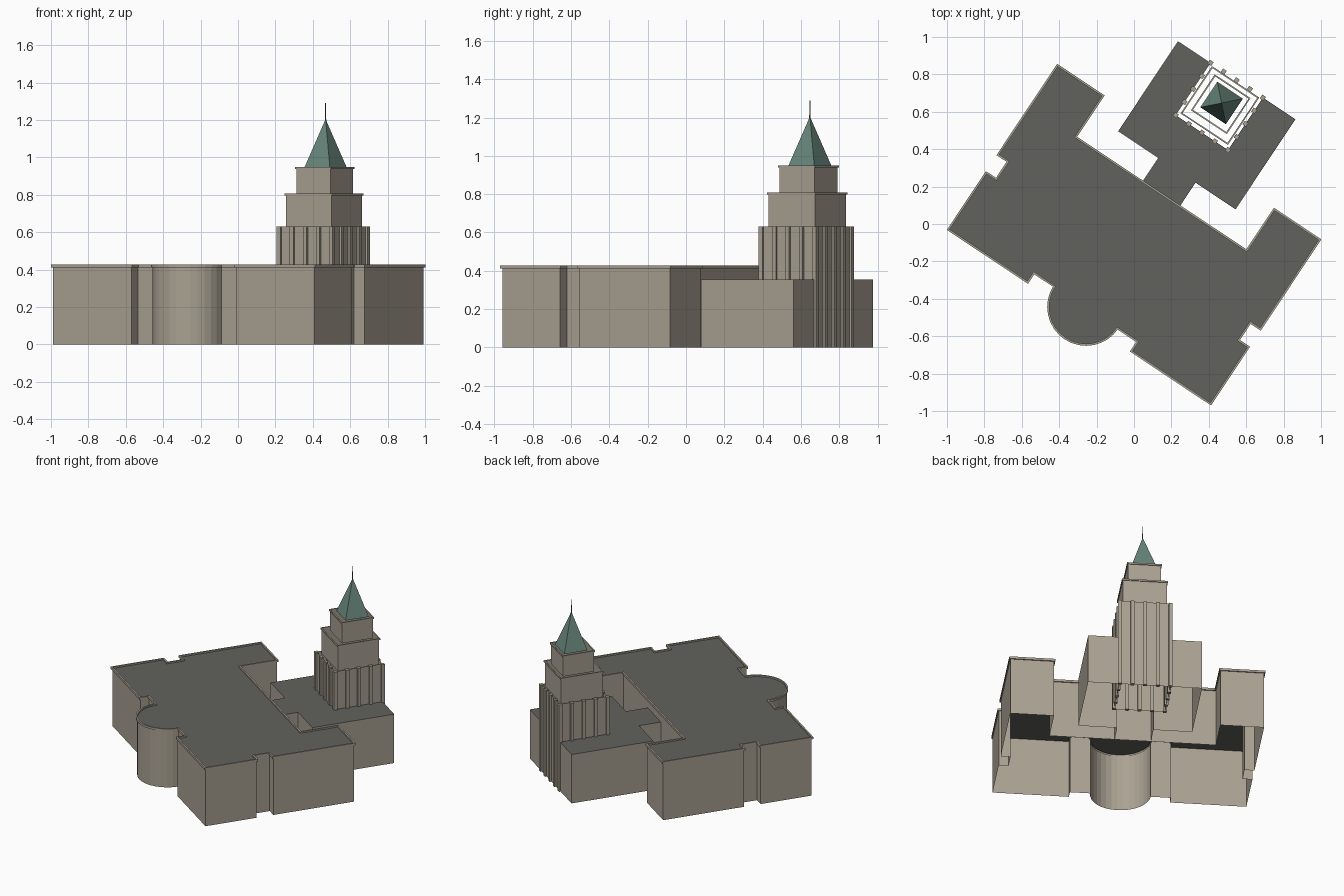
import bpy, bmesh, math
from mathutils import Matrix, Vector

cube = bpy.data.objects.get("Cube")
if cube:
    bpy.data.objects.remove(cube, do_unlink=True)

# The whole plan is turned; parts are laid out on a straight plan about its axis
AXIS = 0.032
TURN = Matrix.Rotation(math.radians(-33.6), 4, 'Z') @ Matrix.Translation((AXIS, 0, 0))


def material(name, colour):
    m = bpy.data.materials.new(name)
    m.use_nodes = True
    m.diffuse_color = (*colour, 1)
    bsdf = next(n for n in m.node_tree.nodes if n.type == 'BSDF_PRINCIPLED')
    bsdf.inputs["Base Color"].default_value = (*colour, 1)
    bsdf.inputs["Roughness"].default_value = 0.9
    return m


STONE = material("tan_stone", (0.40, 0.36, 0.29))
ROOF = material("grey_roof", (0.12, 0.12, 0.11))
COPPER = material("green_copper", (0.135, 0.235, 0.20))


def finish(name, bm, mat):
    bm.transform(TURN)
    mesh = bpy.data.meshes.new(name)
    bm.to_mesh(mesh)
    bm.free()
    mesh.materials.append(mat)
    obj = bpy.data.objects.new(name, mesh)
    bpy.context.collection.objects.link(obj)
    return obj


def mirrored(half):
    """Right half of a plan, front to back, completed on the left."""
    left = [(-x, y) for x, y in reversed(half) if abs(x) > 1e-6]
    return half + left


def square(r, y):
    return [(-r, y - r), (r, y - r), (r, y + r), (-r, y + r)]


def offset(plan, d):
    """Push a counter-clockwise plan outward by d with mitred corners."""
    pts = [Vector(p) for p in plan]
    out = []
    for i, p in enumerate(pts):
        a = (p - pts[i - 1]).normalized()
        b = (pts[(i + 1) % len(pts)] - p).normalized()
        na, nb = Vector((a.y, -a.x)), Vector((b.y, -b.x))
        out.append(p + (na + nb) * (d / (1 + na.dot(nb))))
    return out


def loft(name, plan, steps, mat=STONE):
    """Wall shell following the plan through (offset, height) steps."""
    bm = bmesh.new()
    rings = [[bm.verts.new((p.x, p.y, z)) for p in offset(plan, d)] for d, z in steps]
    n = len(plan)
    for low, high in zip(rings, rings[1:]):
        for i in range(n):
            j = (i + 1) % n
            bm.faces.new((low[i], low[j], high[j], high[i]))
    return finish(name, bm, mat)


def sheet(name, plan, z, d=0.0):
    bm = bmesh.new()
    bm.faces.new([bm.verts.new((p.x, p.y, z)) for p in offset(plan, d)])
    return finish(name, bm, ROOF)


def cone(name, segments, r1, r2, y, z0, z1, mat):
    bm = bmesh.new()
    place = Matrix.Translation((0, y, (z0 + z1) / 2)) @ Matrix.Rotation(math.pi / 4, 4, 'Z')
    bmesh.ops.create_cone(bm, cap_ends=False, segments=segments, radius1=r1,
                          radius2=r2, depth=z1 - z0, matrix=place)
    bmesh.ops.remove_doubles(bm, verts=bm.verts, dist=1e-5)
    return finish(name, bm, mat)


# Main building: round front bay, side notches and two rear wings
BAY_R, BAY_Y = 0.2, -0.511
bay = [(BAY_R * math.sin(t), BAY_Y - BAY_R * math.cos(t))
       for t in (math.pi / 2 * i / 8 for i in range(9))]
main_plan = mirrored(bay + [
    (0.335, BAY_Y), (0.335, -0.572), (0.84, -0.572), (0.84, -0.211),
    (0.775, -0.211), (0.775, -0.092), (0.84, -0.092), (0.84, 0.478),
    (0.551, 0.478), (0.551, 0.212)])
loft("main_walls", main_plan, [(0, 0), (0, 0.412)])
loft("main_cornice", main_plan,
     [(0, 0.412), (0.008, 0.412), (0.008, 0.428), (-0.003, 0.428), (-0.003, 0.418)])
sheet("main_roof", main_plan, 0.418, -0.003)

# Rear block with its link, wrapped around the tower
TOWER_Y, TOWER_R = 0.776, 0.168
rear_plan = mirrored([
    (0.12, 0.212), (0.12, 0.366), (0.377, 0.366), (0.377, 0.944),
    (TOWER_R, 0.944), (TOWER_R, TOWER_Y - TOWER_R)])
loft("rear_block_walls", rear_plan, [(0, 0), (0, 0.355)])
sheet("rear_block_roof", rear_plan, 0.355)

# Tower shaft with five piers on each side
loft("tower_shaft", square(TOWER_R, TOWER_Y), [(0, 0), (0, 0.63)])
bm = bmesh.new()
for side in range(4):
    turn = Matrix.Translation((0, TOWER_Y, 0)) @ Matrix.Rotation(side * math.pi / 2, 4, 'Z')
    for k in range(-2, 3):
        if k == 2:
            continue  # the next side supplies the shared corner pier
        place = turn @ Matrix.Translation((k * TOWER_R / 2, -TOWER_R, 0.315))
        bmesh.ops.create_cube(bm, size=1, matrix=place @ Matrix.Diagonal((0.024, 0.024, 0.63, 1)))
finish("tower_piers", bm, STONE)

# Stepped upper tiers with thin cornices
for name, r, y, z0, z1 in (("middle_tier", 0.146, 0.782, 0.62, 0.808),
                           ("upper_tier", 0.109, 0.79, 0.797, 0.95)):
    lip = z1 - 0.011
    loft(name, square(r, y), [(0, z0), (0, lip), (0.006, lip), (0.006, z1),
                              (-0.002, z1), (-0.002, lip)])

# Pyramid spire and mast
cone("spire", 4, 0.082 * math.sqrt(2), 0, 0.798, 0.945, 1.205, COPPER)
cone("mast", 6, 0.004, 0.002, 0.798, 1.19, 1.29, ROOF)
